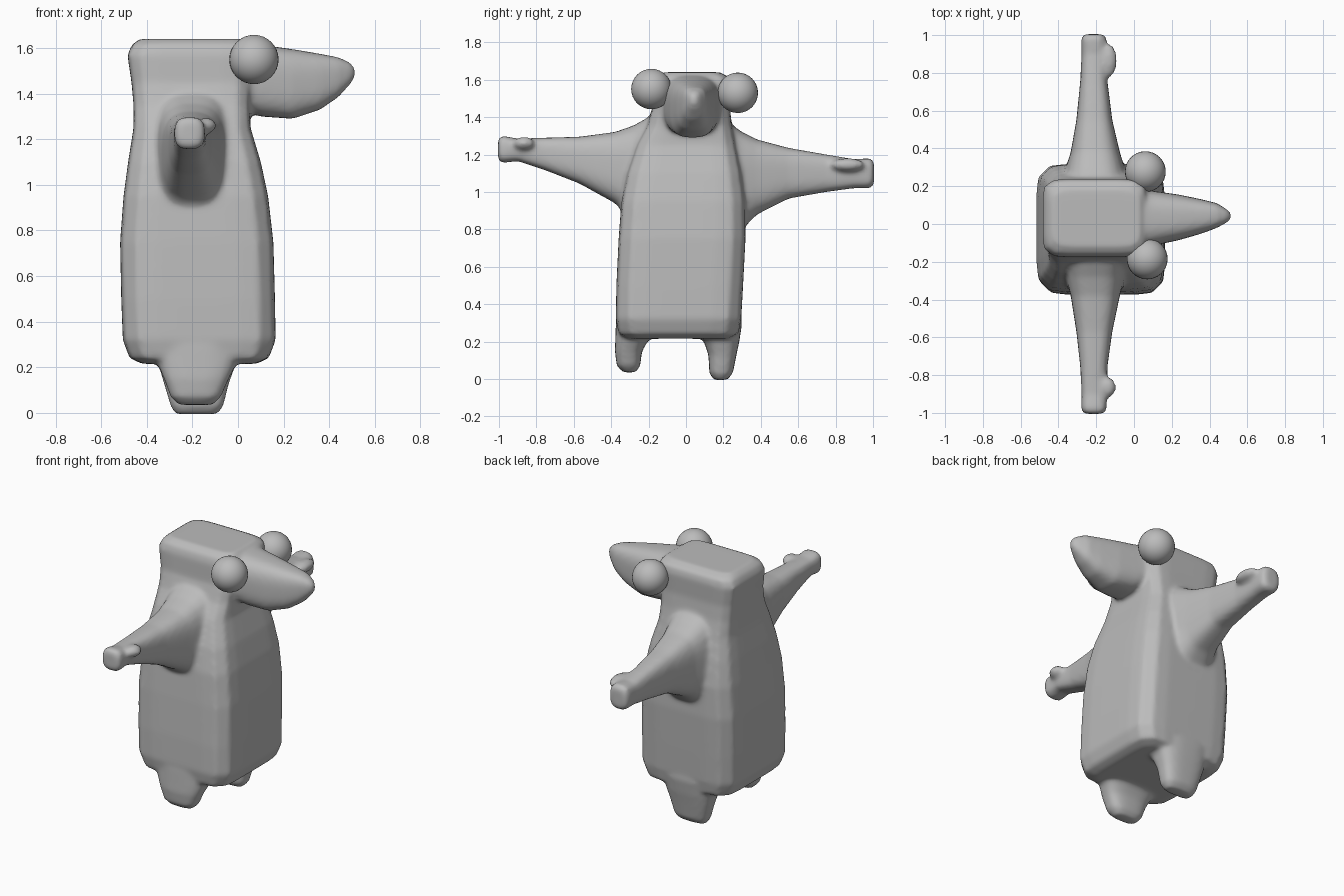
import bpy, bmesh, math
from mathutils import Vector

grey = bpy.data.materials.new("soft grey")
grey.diffuse_color = (0.5, 0.5, 0.5, 1)


def loft(name, axis, rings, power, n=32):
    """Skin rounded-box rings: (position, u_min, u_max, v_min, v_max) along an axis."""
    bm = bmesh.new()
    loops = []
    for p, u0, u1, v0, v1 in rings:
        loop = []
        for i in range(n):
            a = math.tau * (i + 0.5) / n
            c, s = math.cos(a), math.sin(a)
            r = (abs(c) ** power + abs(s) ** power) ** (-1 / power)
            u = (u0 + u1) / 2 + (u1 - u0) / 2 * r * c
            v = (v0 + v1) / 2 + (v1 - v0) / 2 * r * s
            co = {"x": (p, u, v), "y": (u, p, v), "z": (u, v, p)}[axis]
            loop.append(bm.verts.new(co))
        loops.append(loop)
    for a, b in zip(loops, loops[1:]):
        for i in range(n):
            j = (i + 1) % n
            bm.faces.new((a[i], a[j], b[j], b[i]))
    bm.faces.new(loops[0])
    bm.faces.new(loops[-1])
    bmesh.ops.recalc_face_normals(bm, faces=bm.faces)
    return finish(name, bm)


def ball(name, center, size):
    bm = bmesh.new()
    bmesh.ops.create_uvsphere(bm, u_segments=32, v_segments=16, radius=1)
    for v in bm.verts:
        v.co = Vector(center) + v.co * Vector(size)
    return finish(name, bm)


def finish(name, bm):
    mesh = bpy.data.meshes.new(name)
    bm.to_mesh(mesh)
    bm.free()
    mesh.materials.append(grey)
    for f in mesh.polygons:
        f.use_smooth = True
    ob = bpy.data.objects.new(name, mesh)
    bpy.context.collection.objects.link(ob)
    return ob


# Torso and head: z, x range, y range
body = loft("body", "z", [
    (0.215, -0.42, 0.08, -0.31, 0.23),
    (0.24, -0.475, 0.135, -0.36, 0.28),
    (0.32, -0.505, 0.165, -0.375, 0.295),
    (0.50, -0.512, 0.162, -0.372, 0.305),
    (0.75, -0.517, 0.155, -0.36, 0.318),
    (0.95, -0.502, 0.132, -0.345, 0.315),
    (1.10, -0.482, 0.10, -0.315, 0.295),
    (1.25, -0.458, 0.055, -0.265, 0.265),
    (1.35, -0.458, 0.05, -0.21, 0.245),
    (1.45, -0.467, 0.055, -0.18, 0.235),
    (1.57, -0.485, 0.07, -0.175, 0.24),
    (1.615, -0.465, 0.06, -0.16, 0.23),
    (1.64, -0.43, 0.03, -0.12, 0.18)], 7)

# Snout: x, y range, z range
snout = loft("snout", "x", [
    (-0.10, -0.13, 0.20, 1.33, 1.63),
    (0.04, -0.125, 0.185, 1.32, 1.625),
    (0.10, -0.115, 0.175, 1.30, 1.615),
    (0.24, -0.085, 0.155, 1.29, 1.595),
    (0.36, -0.05, 0.13, 1.33, 1.575),
    (0.44, -0.02, 0.11, 1.385, 1.56),
    (0.495, 0.01, 0.075, 1.445, 1.535),
    (0.515, 0.03, 0.055, 1.475, 1.51)], 3)

# Arms: y, x range, z range
arm_1 = loft("near_arm", "y", [
    (-0.20, -0.38, -0.02, 0.76, 1.40),
    (-0.28, -0.36, -0.05, 0.84, 1.355),
    (-0.38, -0.335, -0.075, 0.94, 1.32),
    (-0.57, -0.305, -0.115, 1.045, 1.295),
    (-0.75, -0.285, -0.14, 1.115, 1.29),
    (-0.90, -0.277, -0.145, 1.165, 1.285),
    (-0.98, -0.28, -0.145, 1.155, 1.30),
    (-1.005, -0.265, -0.16, 1.17, 1.285)], 3)
arm_2 = loft("far_arm", "y", [
    (0.20, -0.38, -0.02, 0.70, 1.39),
    (0.30, -0.36, -0.05, 0.80, 1.32),
    (0.38, -0.335, -0.075, 0.88, 1.28),
    (0.55, -0.305, -0.115, 0.965, 1.235),
    (0.75, -0.285, -0.14, 1.00, 1.20),
    (0.90, -0.277, -0.145, 1.02, 1.175),
    (0.98, -0.28, -0.145, 1.02, 1.18),
    (1.005, -0.265, -0.16, 1.035, 1.165)], 3)
thumb_1 = ball("near_thumb", (-0.14, -0.865, 1.26), (0.045, 0.055, 0.035))
thumb_2 = ball("far_thumb", (-0.135, 0.865, 1.145), (0.045, 0.09, 0.035))

# Legs: z, x range, y range
leg_1 = loft("near_leg", "z", [
    (0.035, -0.26, -0.11, -0.335, -0.27),
    (0.07, -0.295, -0.075, -0.37, -0.245),
    (0.15, -0.325, -0.04, -0.38, -0.235),
    (0.20, -0.345, -0.015, -0.378, -0.205),
    (0.30, -0.38, 0.02, -0.375, -0.15)], 3)
leg_2 = loft("far_leg", "z", [
    (-0.005, -0.275, -0.09, 0.15, 0.22),
    (0.03, -0.295, -0.065, 0.125, 0.25),
    (0.13, -0.325, -0.04, 0.12, 0.27),
    (0.20, -0.345, -0.015, 0.095, 0.285),
    (0.30, -0.38, 0.02, 0.05, 0.30)], 3)

# Fuse the parts into one soft skin
parts = [body, snout, arm_1, arm_2, thumb_1, thumb_2, leg_1, leg_2]
bpy.ops.object.select_all(action='DESELECT')
for ob in parts:
    ob.select_set(True)
bpy.context.view_layer.objects.active = body
bpy.ops.object.join()
skin = body.modifiers.new("skin", 'REMESH')
skin.mode = 'VOXEL'
skin.voxel_size = 0.014
skin.use_smooth_shade = True
blend = body.modifiers.new("blend", 'SMOOTH')
blend.factor = 0.5
blend.iterations = 6

# Eyes
ball("near_eye", (0.07, -0.185, 1.55), (0.108,) * 3)
ball("far_eye", (0.06, 0.277, 1.53), (0.108,) * 3)
